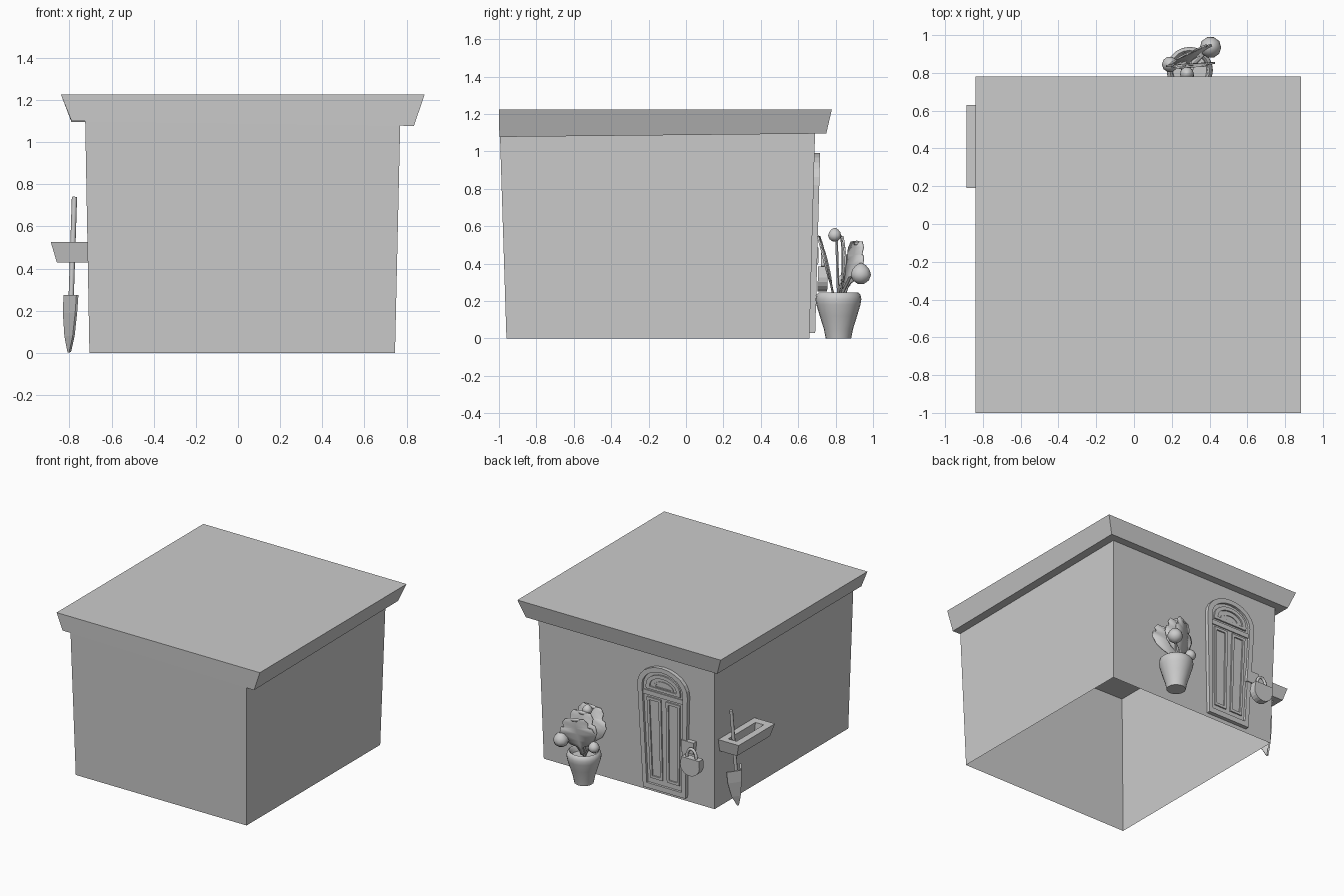
import bpy, bmesh, math
from mathutils import Vector

if "Cube" in bpy.data.objects:
    bpy.data.objects.remove(bpy.data.objects["Cube"])


def mesh(name, verts, faces, smooth=None, thick=0):
    bm = bmesh.new()
    vs = [bm.verts.new(v) for v in verts]
    for f in faces:
        bm.faces.new([vs[i] for i in f])
    bmesh.ops.recalc_face_normals(bm, faces=bm.faces[:])
    me = bpy.data.meshes.new(name)
    bm.to_mesh(me)
    bm.free()
    ob = bpy.data.objects.new(name, me)
    bpy.context.collection.objects.link(ob)
    if thick:
        m = ob.modifiers.new("thickness", 'SOLIDIFY')
        m.thickness, m.offset = thick, 0
    if smooth:
        bpy.ops.object.select_all(action='DESELECT')
        ob.select_set(True)
        bpy.context.view_layer.objects.active = ob
        bpy.ops.object.shade_smooth_by_angle(angle=math.radians(smooth))
    return ob


def rect(x0, x1, y0, y1, z):
    zs = z if isinstance(z, tuple) else (z,) * 4
    return [(x, y, h) for (x, y), h in
            zip([(x0, y0), (x1, y0), (x1, y1), (x0, y1)], zs)]


def bands(n, a, b):
    return [(a + i, a + (i + 1) % n, b + (i + 1) % n, b + i) for i in range(n)]


# walls: open underneath, flaring slightly upwards
mesh("walls", rect(-.705, .745, -.96, .66, 0) + rect(-.725, .77, -.995, .69, 1.1),
     bands(4, 0, 4))

# roof slab with sloping eaves, flush at the front
mesh("roof", rect(-.79, .835, -.998, .75, (1.1, 1.077, 1.095, 1.095))
     + rect(-.84, .885, -1, .78, 1.225),
     bands(4, 0, 4) + [(0, 1, 2, 3), (4, 5, 6, 7)])

# tool rack: sloped frame with a through slot
mesh("tool_rack", rect(-.86, -.705, .21, .61, .43) + rect(-.888, -.705, .19, .63, .525)
     + rect(-.82, -.76, .26, .56, .43) + rect(-.835, -.765, .25, .58, .525),
     bands(4, 0, 4) + bands(4, 8, 12) + bands(4, 0, 8) + bands(4, 4, 12))


def tube(name, pts, r, sides=8, smooth=60):
    vs, fs, n = [], [], len(pts)
    pts = [Vector(p) for p in pts]
    for i, p in enumerate(pts):
        t = (pts[min(i + 1, n - 1)] - pts[max(i - 1, 0)]).normalized()
        a = t.cross(Vector((0, 1, 0.13))).normalized()
        b = t.cross(a)
        for k in range(sides):
            q = 2 * math.pi * k / sides
            vs.append(p + r * (a * math.cos(q) + b * math.sin(q)))
        if i:
            fs += bands(sides, (i - 1) * sides, i * sides)
    fs += [tuple(range(sides)), tuple(range((n - 1) * sides, n * sides))]
    return mesh(name, vs, fs, smooth)


# trowel: handle through the slot and a creased blade
tube("trowel_handle", [(-.776, .56, .74), (-.792, .522, .25)], .0125)
rows = [(.275, .085, -.762, -.822), (.19, .08, -.768, -.825),
        (.08, .05, -.78, -.818), (.003, .008, -.797, -.803)]
bv, bf = [], []
for z, w, xe, xc in rows:
    bv += [(xe, .513 - w, z), (xc, .513, z), (xe, .513 + w, z)]
for i in range(3):
    for k in range(2):
        a = i * 3 + k
        bf.append((a, a + 1, a + 4, a + 3))
mesh("trowel_blade", bv, bf, thick=.012)


# door pieces follow the leaning back wall and widen upwards
def on_wall(u, z, off):
    return (-.298 + u * (1 + .2 * z / .85), .66 + .0275 * z + off, z)


def wall_plate(name, outline, off, inner=None, start=-.005):
    n = len(outline)
    vs = [on_wall(u, z, o) for o in (start, off) for u, z in outline]
    fs = bands(n, 0, n)
    if inner:
        vs += [on_wall(u, z, o) for o in (start, off) for u, z in inner]
        fs += bands(n, 2 * n, 3 * n) + bands(n, n, 3 * n) + bands(n, 0, 2 * n)
    else:
        fs += [tuple(range(n)), tuple(range(n, 2 * n))]
    return mesh(name, vs, fs)


def arch(w, z0, spring, rise, n=12):
    return [(-w, z0), (w, z0)] + [(w * math.cos(math.pi * i / n),
            spring + rise * math.sin(math.pi * i / n)) for i in range(n + 1)]


def box(u0, u1, z0, z1):
    return [(u0, z0), (u1, z0), (u1, z1), (u0, z1)]


wall_plate("door_leaf", arch(.16, .04, .82, .145), .012)
wall_plate("door_frame", arch(.178, .03, .82, .17), .03, arch(.145, .07, .82, .135))
wall_plate("fan_window_frame", arch(.122, .80, .825, .105), .024,
           arch(.095, .822, .828, .075))
wall_plate("fan_window_bar", arch(.07, .822, .828, .05), .018,
           arch(.055, .83, .832, .035))
wall_plate("door_rail", box(-.145, .145, .75, .785), .02)
for s, side in ((-1, "left"), (1, "right")):
    u0, u1 = sorted((s * .018, s * .12))
    wall_plate("door_panel_" + side, box(u0, u1, .11, .735), .022,
               box(u0 + .018, u1 - .018, .13, .715))

# padlock: hasp plate, body with a rounded bottom, shackle
wall_plate("hasp_plate", box(-.235, -.14, .395, .485), .036)
body = [(-.075, .385), (.075, .385)] + [
    (.082 * math.cos(-math.pi * i / 10), .325 + .075 * math.sin(-math.pi * i / 10))
    for i in range(11)]
wall_plate("padlock_body", [(-.545 + .3 - .0 + u * .92, z) for u, z in body], .088,
           start=.036)
tube("padlock_shackle", [(-.56 - .04 * math.cos(math.pi * i / 10), .732,
     .385 + .065 * math.sin(math.pi * i / 10)) for i in range(11)], .011)


def lathe(name, prof, centre, sides, smooth=50):
    c = Vector(centre)
    vs = [c + Vector((r * math.cos(2 * math.pi * k / sides),
                      r * math.sin(2 * math.pi * k / sides), z))
          for r, z in prof for k in range(sides)]
    fs = [f for i in range(len(prof) - 1)
          for f in bands(sides, i * sides, (i + 1) * sides)]
    fs += [tuple(range(sides)), tuple(range((len(prof) - 1) * sides, len(prof) * sides))]
    return mesh(name, vs, fs, smooth)


# flower pot
lathe("flower_pot", [(.068, 0), (.078, .05), (.1, .12), (.118, .18), (.123, .21),
                     (.117, .235), (.105, .245), (.095, .235), (.09, .2)],
      (.295, .815, 0), 20)

# buds, widest below the middle
bud = [(.3, -.95), (.8, -.6), (1, -.1), (.85, .4), (.5, .8), (.12, 1)]
for i, (p, r) in enumerate([((.405, .935, .345), .057), ((.19, .845, .305), .042),
                            ((.28, .795, .553), .037)]):
    lathe("bud_%d" % (i + 1), [(a * r, b * r) for a, b in bud], p, 10)
    tube("bud_stem_%d" % (i + 1), [(.29, .815, .2),
         ((p[0] + .29) / 2, (p[1] + .815) / 2, p[2] - .02), p], .008, 6)

# lobed leaves: half outline mirrored, bending outwards as they rise
half = [(.1, 0), (.13, .22), (.5, .28), (.85, .4), (1, .58), (.88, .72), (.68, .74),
        (.72, .86), (.52, .96), (.28, .95), (.12, .9)]


def leaf(name, base, across, top, width, bend):
    b, a, t = Vector(base), Vector(across).normalized() * width, Vector(top)
    out = Vector((-a.y, a.x, 0)).normalized() * bend
    vs = []
    for u, v in half:
        for s in (-1, 0, 1):
            vs.append(b + a * u * s + t * v + out * (4 * v * (1 - v)))
    fs = []
    for i in range(len(half) - 1):
        for k in (0, 1):
            q = 3 * i + k
            fs.append((q, q + 1, q + 4, q + 3))
    mesh(name, vs, fs, 60, .01)


leaf("leaf_outer", (.29, .84, .22), (.9, .42, 0), (.02, .075, .31), .125, .01)
leaf("leaf_middle", (.3, .82, .22), (1, .06, 0), (.0, .01, .34), .13, .02)
leaf("leaf_wall", (.3, .79, .22), (1, -.05, 0), (.0, -.085, .34), .15, .005)
